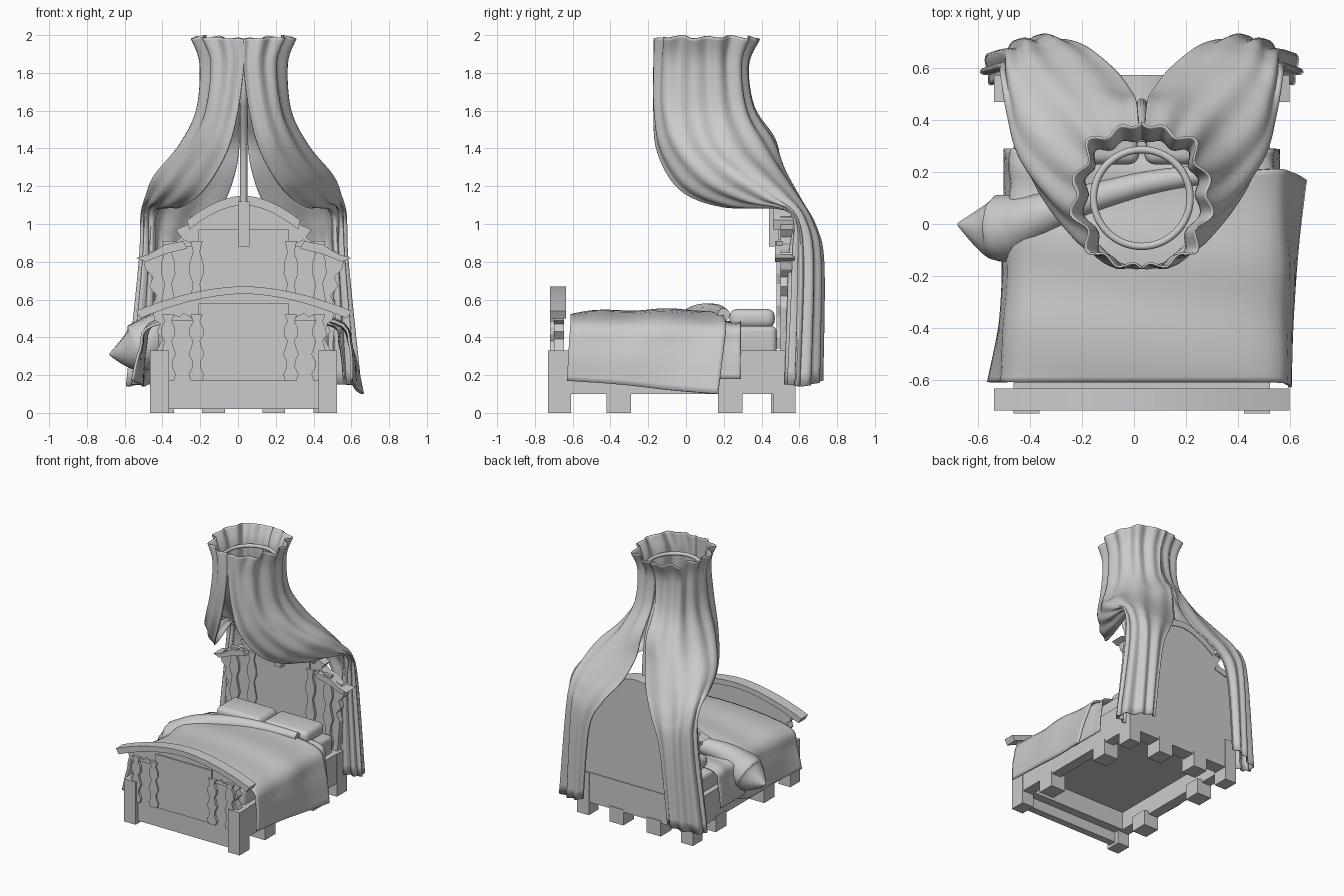
import bpy, bmesh, math
from mathutils import Vector

cube = bpy.data.objects.get("Cube")
if cube:
    bpy.data.objects.remove(cube, do_unlink=True)

CENTRE = 0.03  # the bed's own middle line

grey = bpy.data.materials.new("plain_grey")
grey.use_nodes = True
GREY = (0.6, 0.6, 0.6, 1)
grey.diffuse_color = GREY
grey.node_tree.nodes["Principled BSDF"].inputs["Base Color"].default_value = GREY


def finish(name, bm, smooth=None):
    mesh = bpy.data.meshes.new(name)
    bmesh.ops.recalc_face_normals(bm, faces=bm.faces)
    bm.to_mesh(mesh)
    bm.free()
    obj = bpy.data.objects.new(name, mesh)
    bpy.context.collection.objects.link(obj)
    mesh.materials.append(grey)
    if smooth:
        bpy.ops.object.select_all(action='DESELECT')
        obj.select_set(True)
        bpy.context.view_layer.objects.active = obj
        bpy.ops.object.shade_smooth_by_angle(angle=math.radians(smooth))
    return obj


def box(name, x, y, z):
    """Box from three (low, high) ranges; x is measured from the bed's middle."""
    bm = bmesh.new()
    bmesh.ops.create_cube(bm, size=1)
    for v in bm.verts:
        v.co = [r[0] + (c + 0.5) * (r[1] - r[0]) for c, r in zip(v.co, (x, y, z))]
        v.co.x += CENTRE
    return finish(name, bm)


def pair(name, x, y, z):
    box("left_" + name, x, y, z)
    box("right_" + name, (-x[1], -x[0]), y, z)


def board(name, outline, y, scale=0.01):
    """Closed x-z outline extruded between two y values."""
    bm = bmesh.new()
    face = bm.faces.new([bm.verts.new((CENTRE + px * scale, y[0], pz * scale)) for px, pz in outline])
    made = bmesh.ops.extrude_face_region(bm, geom=[face])["geom"]
    for v in made:
        if isinstance(v, bmesh.types.BMVert):
            v.co.y = y[1]
    return finish(name, bm)


def mirrored(half):
    return half + [(-px, pz) for px, pz in reversed(half) if px]


def arch(name, width, low, high, thick, y):
    """Bowed moulding with drooping ends."""
    xs = [width * i / 12 for i in range(-12, 13)]
    rise = lambda px: high - (high - low) * abs(px / width) ** 1.8
    top = [(px, rise(px)) for px in xs]
    under = [(px * 0.96, rise(px) - thick) for px in reversed(xs)]
    return board(name, top + under, y)


def spline(points, t):
    """Catmull-Rom point at t in 0..1."""
    n = len(points) - 1
    i = min(int(t * n), n - 1)
    f = t * n - i
    a, b, c, d = (points[max(0, min(n, i + k))] for k in (-1, 0, 1, 2))
    return b + (c - a) * (f / 2) + (a - b * 2.5 + c * 2 - d / 2) * f * f \
        + ((b - c) * 1.5 + (d - a) / 2) * f ** 3


def cloth(name, strands, across, along, fold, side=1, thickness=0.008):
    """Sheet lofted over guide strands, with folds pushed along its normals."""
    strands = [[Vector(p) * 0.01 for p in s] for s in strands]
    bm = bmesh.new()
    grid = []
    for j in range(along + 1):
        row = [spline(s, j / along) for s in strands]
        grid.append([bm.verts.new(spline(row, i / across)) for i in range(across + 1)])
    for upper, lower in zip(grid, grid[1:]):
        for i in range(across):
            bm.faces.new((upper[i], upper[i + 1], lower[i + 1], lower[i]))
    bm.normal_update()
    for j, row in enumerate(grid):
        for i, v in enumerate(row):
            v.co += v.normal * fold(i / across, j / along)
    for v in bm.verts:
        v.co.x = CENTRE + side * v.co.x
    obj = finish(name, bm, 50)
    solid = obj.modifiers.new("thickness", 'SOLIDIFY')
    solid.thickness = thickness
    solid.offset = 0
    return obj


def tube(name, points, radius, cyclic=False):
    """Round bar along a path of (x, y, z, radius factor)."""
    curve = bpy.data.curves.new(name, 'CURVE')
    curve.dimensions = '3D'
    curve.bevel_depth = radius
    curve.bevel_resolution = 3
    curve.use_fill_caps = True
    path = curve.splines.new('NURBS')
    path.points.add(len(points) - 1)
    for p, (x, y, z, r) in zip(path.points, points):
        p.co = (CENTRE + x, y, z, 1)
        p.radius = r
    path.order_u = 3
    path.use_endpoint_u = not cyclic
    path.use_cyclic_u = cyclic
    curve.materials.append(grey)
    obj = bpy.data.objects.new(name, curve)
    bpy.context.collection.objects.link(obj)


# Base frame, open underneath, with square feet flush with the rails
pair("side_rail", (0.41, 0.49), (-0.66, 0.5), (0.1, 0.33))
box("rear_rail", (-0.46, 0.46), (0.47, 0.575), (0.1, 0.33))
box("front_rail", (-0.41, 0.41), (-0.66, -0.58), (0.1, 0.33))
box("bed_base", (-0.42, 0.42), (-0.62, 0.48), (0.24, 0.33))
for label, y in (("front", (-0.73, -0.61)), ("rear", (0.46, 0.58))):
    pair(label + "_leg", (0.395, 0.495), y, (0, 0.33))
for label, y in (("front", (-0.42, -0.29)), ("rear", (0.17, 0.3))):
    pair(label + "_middle_foot", (0.37, 0.495), y, (0, 0.12))
pair("headboard_foot", (0.1, 0.22), (0.45, 0.58), (0, 0.12))

# Footboard with scrolled edges and bowed cap
foot_half = [(0, 2), (40, 2), (40, 32), (46, 33), (43, 39), (46, 43), (44, 47),
             (47, 49), (48, 53), (38, 57), (20, 62), (0, 64)]
board("footboard", mirrored(foot_half), (-0.7, -0.645))
arch("footboard_cap", 57, 54, 67, 4, (-0.72, -0.635))

# Headboard in two scrolled tiers
head_half = [(0, 10), (47, 10), (47, 33), (49, 56), (46, 62), (50, 67), (48, 72), (52, 76),
             (53, 80), (50, 85), (37, 90), (33, 93), (36, 97), (29, 100), (28, 104), (0, 112)]
board("headboard", mirrored(head_half), (0.5, 0.57))
arch("headboard_crown", 30, 102, 115, 5, (0.46, 0.575))
shoulder = [(57, 82), (50, 84), (42, 89), (32, 91), (30, 87), (42, 84), (52, 80)]
for side, label in ((1, "left"), (-1, "right")):
    board(label + "_shoulder_cap", [(side * px, pz) for px, pz in shoulder], (0.47, 0.575))
box("crown_keystone", (-0.03, 0.03), (0.44, 0.5), (0.88, 1.12))

# Raised panels and wavy pilasters on both boards
for label, base, top, front in (("foot", 0.17, 0.58, -0.71), ("head", 0.34, 0.97, 0.49)):
    depth = (front, front + 0.02)
    box(label + "_centre_panel", (-0.24, 0.24), depth, (base, top))
    height = top - base - 0.06
    for side, where in ((1, "left"), (-1, "right")):
        for centre, kind in ((0.25, "inner"), (0.4, "outer")):
            wave = [(0.03 + 0.012 * math.sin(k * 1.9), base + height * k / 10) for k in range(11)]
            reach = [(side * (centre + w), z) for w, z in wave]
            back = [(side * (centre - w), z) for w, z in reversed(wave)]
            board(f"{label}_{where}_{kind}_pilaster", reach + back, (front - 0.01, front + 0.02), 1)
        scroll = [(27, -9), (38, -9), (37, -6), (34, -7), (32, -5), (28, -7)]
        board(f"{label}_{where}_scroll", [(side * px, top * 100 + pz) for px, pz in scroll], depth)

# Mattress and pillows
def soft_box(name, x, y, z, radius):
    obj = box(name, x, y, z)
    bevel = obj.modifiers.new("rounding", 'BEVEL')
    bevel.width = radius
    bevel.segments = 4
    for face in obj.data.polygons:
        face.use_smooth = True


soft_box("mattress", (-0.45, 0.45), (-0.61, 0.48), (0.3, 0.46), 0.03)
for label, x in (("left", (0.01, 0.39)), ("right", (-0.39, -0.01))):
    soft_box(label + "_pillow", x, (0.23, 0.47), (0.45, 0.55), 0.04)

# Blanket hanging over both sides, plus the sheet below it
ripple = lambda t, s: 0.007 * math.sin(13 * t + 5 * s) * math.sin(math.pi * s)
blanket = [[(-59, -61, 17), (-55, -61, 34), (-48, -61, 47), (0, -61, 52), (48, -61, 48), (56, -62, 35), (57, -63, 17)],
           [(-54, -35, 15), (-53, -35, 34), (-45, -34, 49), (0, -34, 54), (48, -34, 49), (57, -35, 34), (58, -35, 15)],
           [(-53, -8, 14), (-52, -9, 35), (-45, -8, 49), (0, -9, 54), (48, -8, 49), (57, -8, 34), (60, -8, 12)],
           [(-50, 3, 16), (-50, 3, 36), (-44, 6, 49), (0, 16, 54), (47, 21, 48), (57, 20, 34), (63, 17, 10)]]
cloth("blanket", blanket, 24, 30, ripple, thickness=0.014)
sheet = [[(px, y, z) for px, z in ((-53, 19), (-51, 36), (-45, 47), (0, 47), (45, 47), (51, 36), (53, 18))]
         for y in (0, 15, 29)]
cloth("under_sheet", sheet, 10, 30, ripple)
tube("turned_back_fold", [(0.34, 0.2, 0.52, 0.3), (0.1, 0.18, 0.53, 0.4), (-0.2, 0.1, 0.53, 0.5),
                          (-0.4, 0.03, 0.48, 0.75), (-0.52, -0.02, 0.36, 1.3), (-0.6, -0.02, 0.32, 1),
                          (-0.71, 0, 0.31, 0.05)], 0.11)

# Canopy pole and ring
tube("canopy_pole", [(0, 0.47, 1.05, 1), (0, 0.46, 1.2, 1), (0, 0.44, 1.42, 1), (0, 0.36, 1.58, 1),
                     (0, 0.3, 1.7, 1), (0, 0.3, 1.85, 1)], 0.02)
turns = [math.tau * k / 16 for k in range(16)]
tube("canopy_ring", [(0.19 * math.cos(a), 0.1 + 0.19 * math.sin(a), 1.86, 1) for a in turns], 0.014, True)

# Curtain halves: gathered at the top, swept back, tied at the headboard, then hanging
curtain = [
    [(0, -17, 198), (0, -17, 184), (3, -17, 160), (9, -15, 138), (21, -3, 118), (33, 20, 109), (45, 56, 107), (47, 55, 80), (48, 53, 15)],
    [(19, -10, 199), (15, -11, 185), (18, -11, 160), (26, -5, 140), (38, 11, 122), (46, 32, 112), (51, 56, 106), (52, 57, 80), (57, 55, 15)],
    [(26, 11, 199), (22, 11, 185), (24, 12, 160), (34, 18, 141), (47, 33, 126), (51, 47, 115), (53, 59, 104), (54, 63, 80), (61, 61, 14)],
    [(18, 32, 199), (16, 28, 185), (17, 31, 160), (23, 41, 141), (31, 51, 126), (38, 60, 113), (42, 67, 100), (44, 71, 80), (48, 70, 16)],
    [(0, 39, 198), (0, 33, 184), (1, 36, 162), (2, 47, 145), (4, 51, 129), (10, 59, 112), (21, 68, 96), (30, 71, 75), (36, 70, 18)]]


def gathers(t, s):
    strength = 0.016 * (1 - s) ** 4 + 0.005 + 0.022 * max(0, s - 0.6)
    folds = math.sin(math.tau * 6.5 * t) + 0.4 * math.sin(23 * t + 4 * s)
    return strength * folds * min(1, 8 * t, 8 * (1 - t))


for side, label in ((1, "left"), (-1, "right")):
    cloth(label + "_curtain", curtain, 64, 48, gathers, side)
